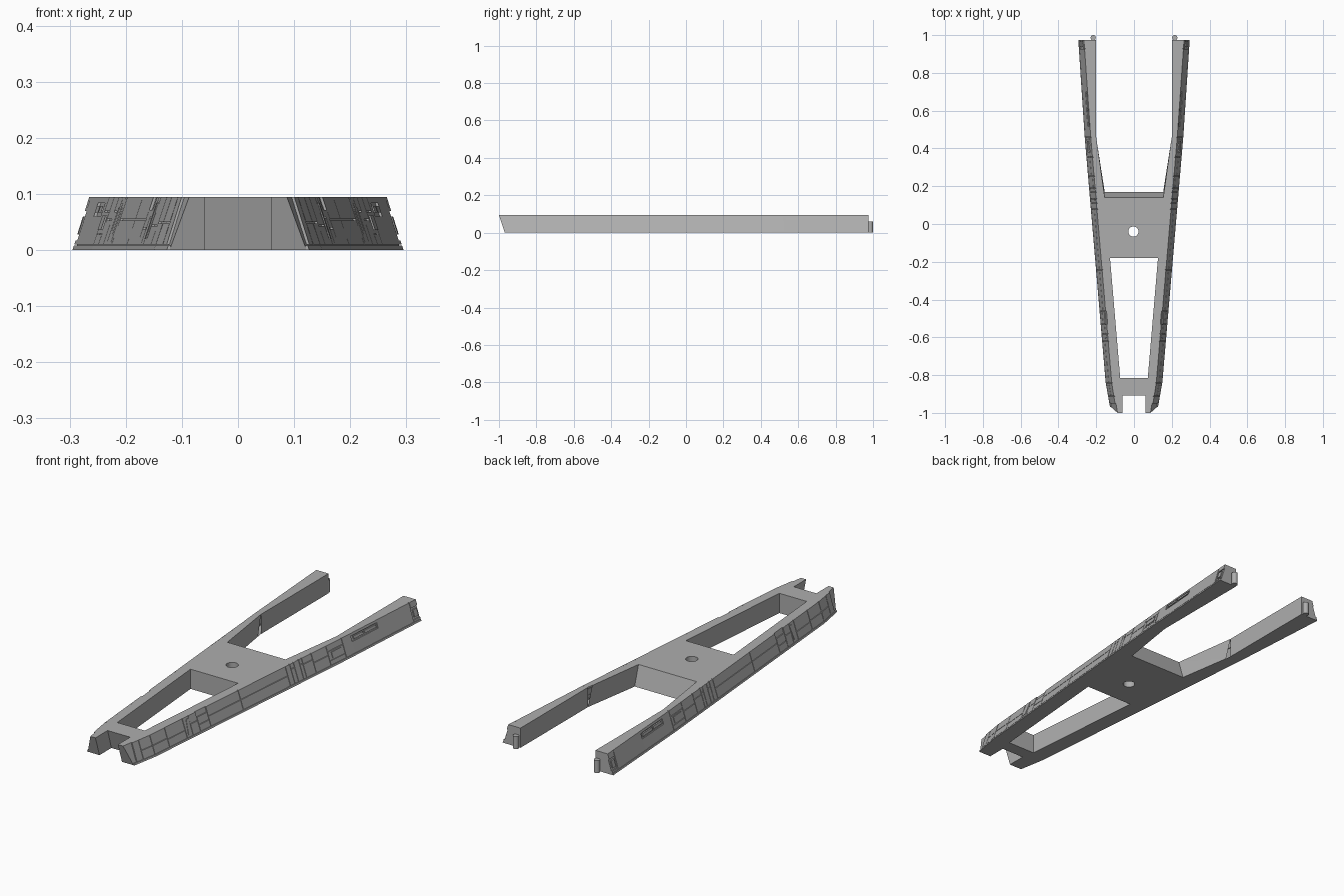
import bpy, bmesh

cube = bpy.data.objects.get("Cube")
if cube:
    bpy.data.objects.remove(cube, do_unlink=True)

H = 0.095
grey = bpy.data.materials.new("mid_grey")
grey.use_nodes = True
COLOUR = (0.42, 0.42, 0.42, 1)
grey.diffuse_color = COLOUR
grey.node_tree.nodes["Principled BSDF"].inputs["Base Color"].default_value = COLOUR

# Outer edge of one rail as (x, y), at the floor and at the top
BASE = [(0.127, -0.969), (0.15, -0.84), (0.261, 0.46), (0.295, 0.975)]
TOP = [(0.092, -1.0), (0.117, -0.85), (0.229, 0.46), (0.265, 0.975)]
RECESS = 0.005


def along(line, y):
    """x of a polyline at y."""
    for (xa, ya), (xb, yb) in zip(line, line[1:]):
        if y <= yb:
            break
    return xa + (xb - xa) * (y - ya) / (yb - ya)


def side_x(y, z):
    f = z / H
    return along(BASE, y) * (1 - f) + along(TOP, y) * f


def add_prism(bm, low, high):
    """Closed solid between two matching loops of 3D points."""
    a = [bm.verts.new(p) for p in low]
    b = [bm.verts.new(p) for p in high]
    bm.faces.new(a[::-1])
    bm.faces.new(b)
    for i in range(len(a)):
        j = (i + 1) % len(a)
        bm.faces.new((a[i], a[j], b[j], b[i]))


def finish(name, bm):
    bmesh.ops.recalc_face_normals(bm, faces=bm.faces)
    mesh = bpy.data.meshes.new(name)
    bm.to_mesh(mesh)
    bm.free()
    mesh.materials.append(grey)
    obj = bpy.data.objects.new(name, mesh)
    bpy.context.collection.objects.link(obj)
    return obj


def mirrored(half):
    """Full outline from its +x half."""
    return half + [(-x, y) for x, y in reversed(half)]


def solid(name, low, high, z0, z1):
    bm = bmesh.new()
    add_prism(bm, [(x, y, z0) for x, y in mirrored(low)],
              [(x, y, z1) for x, y in mirrored(high)])
    return finish(name, bm)


def cut(target, cutter):
    mod = target.modifiers.new("cut", "BOOLEAN")
    mod.operation = "DIFFERENCE"
    mod.solver = "EXACT"
    mod.object = cutter
    bpy.context.view_layer.objects.active = target
    bpy.ops.object.modifier_apply(modifier=mod.name)
    bpy.data.objects.remove(cutter, do_unlink=True)


# Tapered frame, slightly recessed so the plating forms grooves
frame = solid("frame", [(x - RECESS, y) for x, y in BASE],
              [(x - RECESS, y) for x, y in TOP], 0, H)

# Front opening, rear gap, front notch and pivot bore
window = [(0.073, -0.815), (0.127, -0.18)]
cut(frame, solid("window_cutter", window, window, -0.02, H + 0.02))
gap = [(0.2, 0.46), (0.2, 1.1)]
cut(frame, solid("gap_cutter", [(0.155, 0.173)] + gap,
                 [(0.155, 0.137)] + gap, -0.01, H + 0.01))
cut(frame, solid("notch_cutter", [(0.06, -1.1), (0.06, -0.875)],
                 [(0.06, -1.1), (0.06, -0.91)], -0.01, H + 0.01))
bpy.ops.mesh.primitive_cylinder_add(vertices=32, radius=0.027, depth=0.4,
                                    location=(-0.003, -0.04, 0))
cut(frame, bpy.context.object)


def plate(bm, side, y0, y1, z0, z1, proud=0.0, lean=0.0):
    """Plate lying on the sloped flank; lean shifts its upper edge along y."""
    def loop(depth):
        pts = [(y0, z0), (y1, z0), (y1 + lean, z1), (y0 + lean, z1)]
        return [(side * (side_x(y, z) + depth), y, z) for y, z in pts]
    add_prism(bm, loop(-0.012), loop(proud))


# Bays of the flank: start, end, heights of the horizontal seams
BAYS = [
    (-0.95, -0.91, []), (-0.91, -0.84, [0.05]), (-0.84, -0.74, [0.05]),
    (-0.74, -0.62, [0.045]), (-0.62, -0.58, []), (-0.58, -0.53, [0.06]),
    (-0.53, -0.46, [0.04, 0.074]), (-0.46, -0.24, [0.055]),
    (-0.24, 0.08, [0.055]), (0.08, 0.11, []), (0.11, 0.135, [0.075]),
    (0.135, 0.17, []), (0.17, 0.19, [0.075]), (0.19, 0.255, [0.07]),
    (0.255, 0.355, [0.055]), (0.355, 0.46, [0.03, 0.07]),
    (0.46, 0.52, []), (0.52, 0.7, [0.062, 0.084]),
    (0.7, 0.93, []), (0.93, 0.975, [0.02, 0.07]),
]
SEAM = 0.0025
SUNK = {(0.52, 0.062), (-0.53, 0.074), (0.93, 0.02)}

for label, side in (("left", 1), ("right", -1)):
    bm = bmesh.new()
    for y0, y1, seams in BAYS:
        levels = [0.01] + seams + [H]
        for z0, z1 in zip(levels, levels[1:]):
            if (y0, z0) in SUNK:
                continue
            top = z1 if z1 == H else z1 - SEAM
            end = y1 if y1 in (0.52, 0.7, 0.975) else y1 - SEAM
            plate(bm, side, y0, end, z0, top)
    finish(label + "_flank_plating", bm)

    # Bottom lip, in straight runs
    bm = bmesh.new()
    for y0, y1 in ((-0.969, -0.84), (-0.84, 0.46), (0.46, 0.975)):
        plate(bm, side, y0, y1, 0, 0.008)
    finish(label + "_bottom_lip", bm)

    # Small raised blocks and bars
    bm = bmesh.new()
    plate(bm, side, 0.375, 0.44, 0.036, 0.062, 0.003)
    plate(bm, side, 0.535, 0.6, 0.067, 0.079, 0.001)
    plate(bm, side, 0.61, 0.69, 0.067, 0.079, 0.001)
    plate(bm, side, 0.94, 0.965, 0.028, 0.06, 0.001)
    plate(bm, side, -0.61, -0.59, 0.02, 0.085, 0.002, 0.01)
    finish(label + "_raised_blocks", bm)

    # Rear hinge peg
    bpy.ops.mesh.primitive_cylinder_add(vertices=16, radius=0.014, depth=0.06,
                                        location=(side * 0.216, 0.986, 0.03))
    peg = bpy.context.object
    peg.name = label + "_rear_peg"
    peg.data.materials.append(grey)
    bpy.ops.object.shade_smooth_by_angle()
